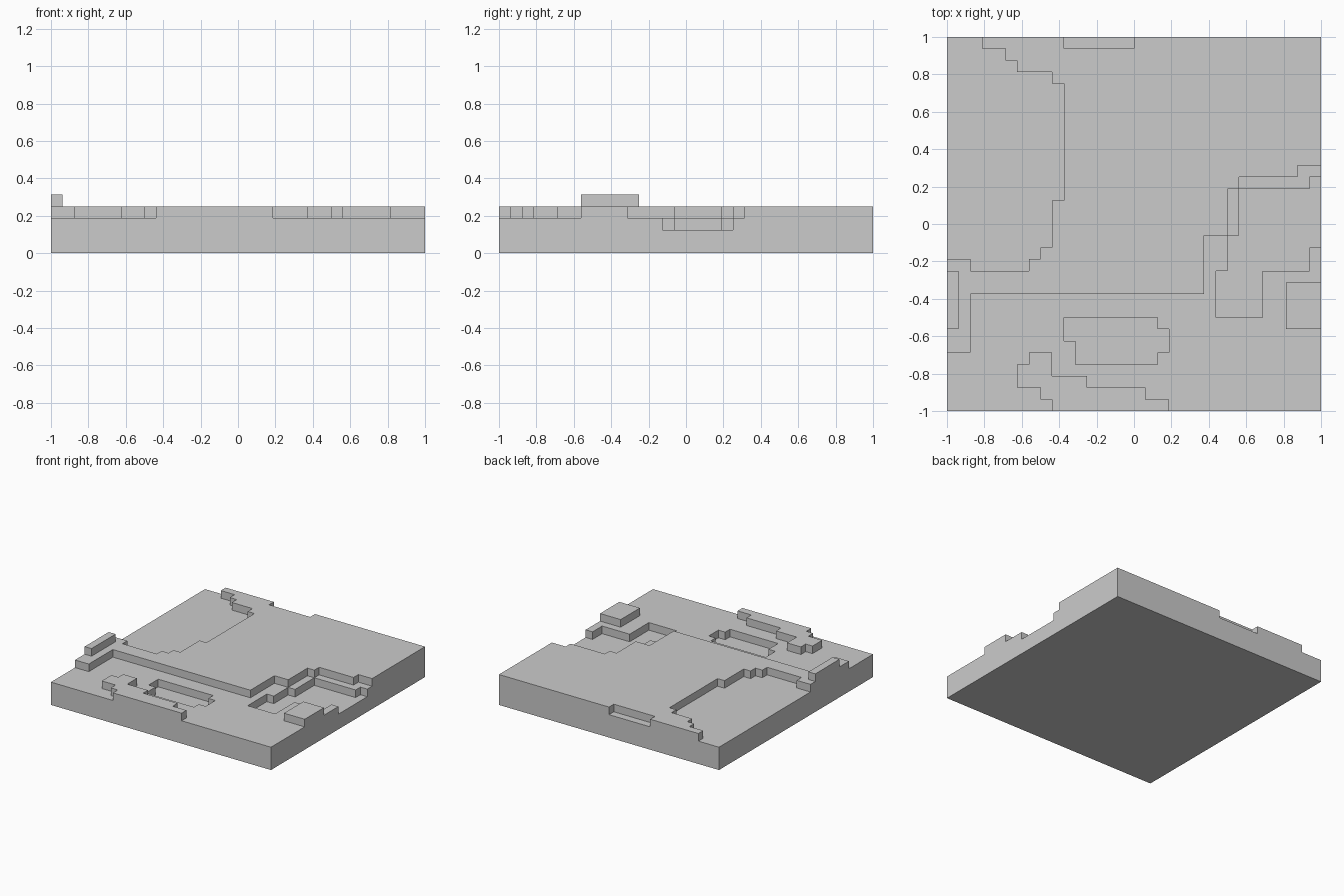
import bpy, bmesh, math

if "Cube" in bpy.data.objects:
    bpy.data.objects.remove(bpy.data.objects["Cube"])

U = 1 / 16          # voxel size
N = 16              # half width in voxels
BASE = 4            # plateau height in voxels

# Terraces: (height in voxels, stepped outline). Outlines alternate x, y, x, y...
TERRACES = [
    # front lowland
    (3, [-16, -16, 16, 5, 14, 4, 9, 3, 8, -1, 6, -6, -14, -11]),
    # river bed on the right
    (2, [16, 4, 15, 3, 9, -1, 8, -4, 7, -8, 11, -4, 15, -2]),
    # pond
    (2, [-6, -8, 2, -9, 3, -11, 2, -12, -5, -10]),
    # front ridge
    (4, [3, -16, -7, -15, -8, -14, -10, -12, -9, -11, -7, -13, -4, -14, 1, -15]),
    # right mound
    (4, [16, -9, 13, -5]),
    # left basin
    (3, [-16, 16, -13, 15, -11, 14, -10, 13, -7, 12, -6, 2, -7, -2, -8, -3, -9, -4, -14, -3]),
    # back notch
    (3, [-6, 15, 0, 16]),
    # left mound
    (5, [-16, -9, -15, -4]),
]


def inside(x, y, path):
    """Even-odd test against the vertical edges of a stepped outline."""
    xs, ys = path[0::2], path[1::2]
    hit = False
    for i in range(len(xs)):
        lo, hi = sorted((ys[i - 1], ys[i]))
        if lo < y < hi and xs[i] > x:
            hit = not hit
    return hit


# Paint the height map
height = {}
for i in range(-N, N):
    for j in range(-N, N):
        height[i, j] = BASE
        for h, path in TERRACES:
            if inside(i + 0.5, j + 0.5, path):
                height[i, j] = h

bm = bmesh.new()


def quad(*pts):
    bm.faces.new([bm.verts.new((x * U, y * U, z * U)) for x, y, z in pts])


for (i, j), h in height.items():
    # top and underside
    quad((i, j, h), (i + 1, j, h), (i + 1, j + 1, h), (i, j + 1, h))
    quad((i, j + 1, 0), (i + 1, j + 1, 0), (i + 1, j, 0), (i, j, 0))
    # walls down to each lower neighbour
    corners = [(i, j), (i + 1, j), (i + 1, j + 1), (i, j + 1)]
    for k, (dx, dy) in enumerate([(0, -1), (1, 0), (0, 1), (-1, 0)]):
        a, b = corners[k], corners[(k + 1) % 4]
        for z in range(height.get((i + dx, j + dy), 0), h):
            quad((*a, z), (*b, z), (*b, z + 1), (*a, z + 1))

# Weld and merge coplanar faces
bmesh.ops.remove_doubles(bm, verts=bm.verts[:], dist=1e-4)
bmesh.ops.dissolve_limit(bm, angle_limit=math.radians(1),
                         verts=bm.verts[:], edges=bm.edges[:])

mesh = bpy.data.meshes.new("terrain_tile")
bm.to_mesh(mesh)
bm.free()
bpy.context.collection.objects.link(bpy.data.objects.new("terrain_tile", mesh))
